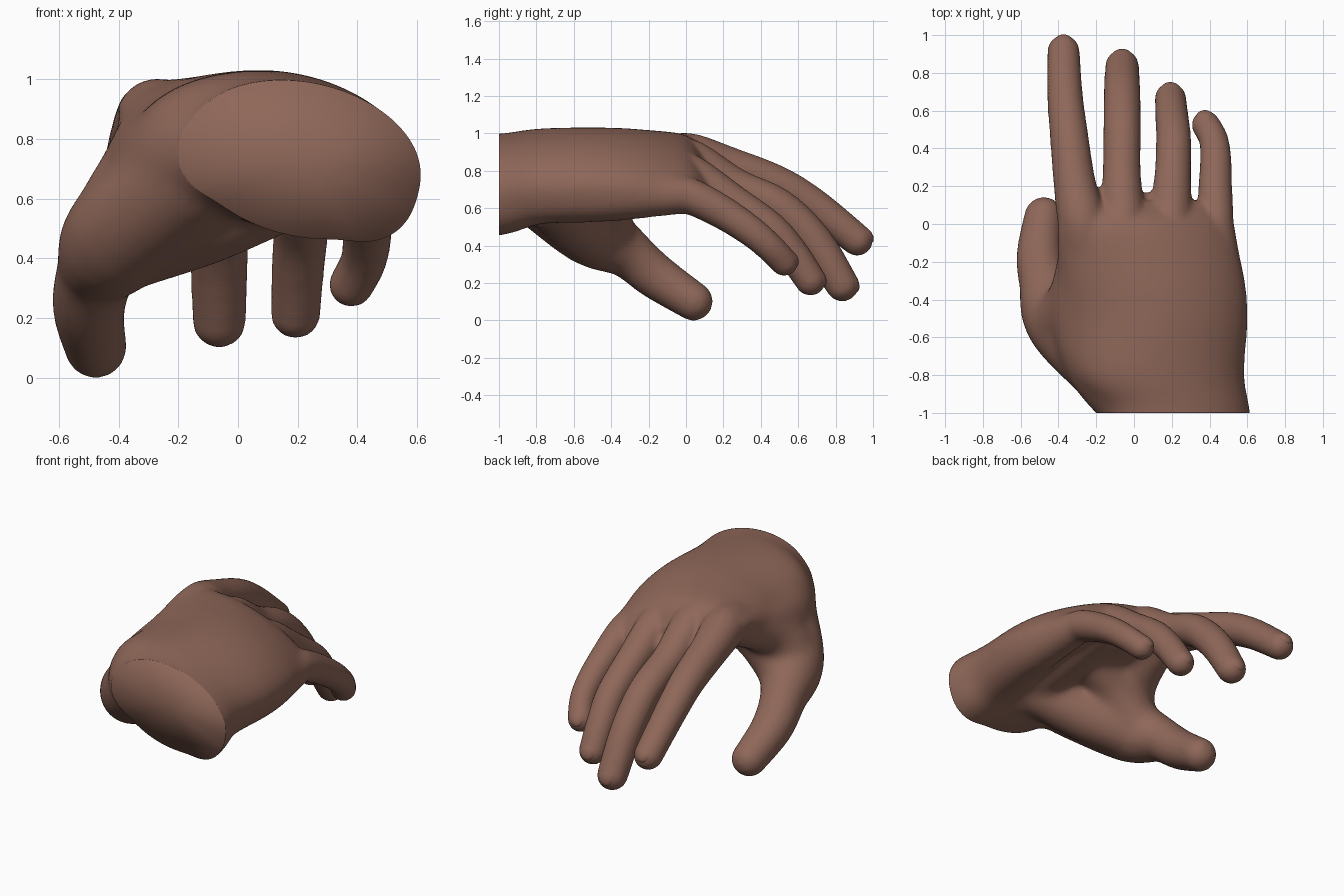
import bpy, bmesh, math
from mathutils import Vector, Matrix

cube = bpy.data.objects.get("Cube")
if cube:
    bpy.data.objects.remove(cube, do_unlink=True)

skin = bpy.data.materials.new("brown_skin")
skin.use_nodes = True
SKIN_COLOUR = (0.275, 0.136, 0.1, 1)
skin.diffuse_color = SKIN_COLOUR
skin.node_tree.nodes["Principled BSDF"].inputs["Base Color"].default_value = SKIN_COLOUR


def smooth_path(points, steps):
    """Catmull-Rom interpolation of tuples of any length."""
    pts = [points[0]] + list(points) + [points[-1]]
    out = []
    for a, b, c, d in zip(pts, pts[1:], pts[2:], pts[3:]):
        for i in range(steps):
            t = i / steps
            out.append([0.5 * (2 * q + (r - p) * t + (2 * p - 5 * q + 4 * r - s) * t * t
                               + (3 * q - p - 3 * r + s) * t ** 3)
                        for p, q, r, s in zip(a, b, c, d)])
    out.append(list(points[-1]))
    return out


# Directions of a small sphere, shared by all rounded limbs
ball = bmesh.new()
bmesh.ops.create_icosphere(ball, subdivisions=3, radius=1)
BALL = [v.co.copy() for v in ball.verts]
ball.free()


def add_limb(bm, path, steps=4):
    """Rounded tapering limb through (x, y, z, radius) points."""
    pts = smooth_path(path, steps)
    for a, b in zip(pts, pts[1:]):
        verts = [bm.verts.new(Vector(p[:3]) + d * p[3]) for p in (a, b) for d in BALL]
        bmesh.ops.convex_hull(bm, input=verts)
        loose = [v for v in verts if v.is_valid and not v.link_faces]
        bmesh.ops.delete(bm, geom=loose, context='VERTS')


def add_palm(bm, sections, sides=40):
    """Loft of rolled, bowed ovals: y, centre x, centre z, half width, half height, roll, bow."""
    rings = []
    for y, cx, cz, w, h, roll, bow in smooth_path(sections, 5):
        c, s = math.cos(math.radians(roll)), math.sin(math.radians(roll))
        ring = []
        for i in range(sides):
            a = math.tau * i / sides
            u, v = w * math.cos(a), h * math.sin(a) + bow * math.sin(a) ** 2
            ring.append(bm.verts.new((cx + u * c - v * s, y, cz + u * s + v * c)))
        rings.append(ring)
    for r0, r1 in zip(rings, rings[1:]):
        for i in range(sides):
            j = (i + 1) % sides
            bm.faces.new((r0[i], r0[j], r1[j], r1[i]))
    bm.faces.new(rings[0])
    bm.faces.new(rings[-1])


PALM = [
    (-1.25, .23, .73, .4, .26, -13, 0),
    (-1.0, .225, .73, .4, .26, -13, 0),
    (-.8, .13, .755, .46, .25, -9, .015),
    (-.5, .12, .755, .49, .205, -7, .07),
    (-.25, .09, .77, .5, .17, -10, .075),
    (0, .05, .79, .47, .125, -16, .045),
    (.12, .05, .73, .43, .07, -17, .02),
]
FINGERS = {
    "index": [(-.26, -.08, .875, .125), (-.28, .03, .872, .128), (-.315, .22, .82, .112),
              (-.345, .48, .73, .102), (-.365, .68, .615, .095), (-.373, .915, .43, .086)],
    "middle": [(-.05, -.1, .87, .11), (-.06, .03, .845, .12), (-.065, .26, .715, .102),
               (-.063, .5, .605, .1), (-.063, .69, .42, .098), (-.063, .835, .19, .09)],
    "ring": [(.18, -.1, .8, .11), (.19, .02, .775, .115), (.205, .25, .63, .098),
             (.21, .45, .49, .093), (.2, .57, .355, .089), (.193, .665, .215, .084)],
    "little": [(.42, -.1, .68, .1), (.43, .02, .665, .098), (.43, .2, .575, .09),
               (.433, .35, .475, .083), (.42, .45, .39, .078), (.38, .525, .312, .076)],
}
THUMB = [(-.14, -.78, .68, .19), (-.385, -.52, .49, .195), (-.47, -.32, .37, .14),
         (-.5, -.16, .235, .122), (-.477, .04, .102, .104)]
THUMB_WEB = [(-.36, -.5, .58, .17), (-.32, -.38, .71, .135), (-.28, -.15, .82, .12)]
THUMB_BACK = [(.03, -1, .77, .17), (-.15, -.76, .74, .2), (-.24, -.52, .71, .2),
              (-.27, -.3, .79, .145), (-.27, -.08, .86, .12)]
PALM_WEB = [(-.38, -.43, .48, .15), (-.2, -.42, .65, .14), (.02, -.38, .75, .12)]
PALM_MIDDLE = [(.2, -.75, .68, .15), (.2, -.4, .72, .14), (.2, -.02, .75, .11)]
THUMB_PAD = [(-.35, -.5, .46, .16), (-.1, -.62, .54, .16), (.15, -.72, .64, .15)]
OUTER_PAD = [(.425, -1.2, .625, .18), (.425, -1, .63, .18), (.42, -.8, .66, .15),
             (.45, -.4, .67, .145), (.43, 0, .67, .1)]
# Skin between neighbouring fingers
FINGER_WEBS = [[(-.18, -.02, .855, .09), (-.18, .135, .77, .06)],
               [(.07, -.02, .815, .09), (.07, .11, .71, .06)],
               [(.31, -.02, .73, .09), (.32, .06, .66, .06)]]

# Rough hand of overlapping parts
bm = bmesh.new()
add_palm(bm, PALM)
for limb in [*FINGERS.values(), *FINGER_WEBS, THUMB, THUMB_WEB, THUMB_BACK,
             PALM_WEB, PALM_MIDDLE, THUMB_PAD, OUTER_PAD]:
    add_limb(bm, limb)
bmesh.ops.recalc_face_normals(bm, faces=bm.faces[:])
mesh = bpy.data.meshes.new("hand")
bm.to_mesh(mesh)
bm.free()
hand = bpy.data.objects.new("hand", mesh)
bpy.context.collection.objects.link(hand)


def bake_modifiers(obj):
    bpy.context.view_layer.update()
    graph = bpy.context.evaluated_depsgraph_get()
    baked = bpy.data.meshes.new_from_object(obj.evaluated_get(graph))
    obj.modifiers.clear()
    obj.data = baked


def add_soften(name, iterations):
    soften = hand.modifiers.new(name, 'SMOOTH')
    soften.factor = 0.5
    soften.iterations = iterations
    return soften


# Fuse into one skin
remesh = hand.modifiers.new("fuse", 'REMESH')
remesh.mode = 'VOXEL'
remesh.voxel_size = 0.013
bake_modifiers(hand)

# Soften the joins, most of all on the palm and the back of the hand
body = hand.vertex_groups.new(name="palm")
for v in hand.data.vertices:
    weight = min((.04 - v.co.y) / .2, (v.co.z - .3) / .12, 1)
    if weight > 0:
        body.add([v.index], weight, 'REPLACE')
add_soften("soften_palm", 80).vertex_group = "palm"
add_soften("soften_all", 12)
bake_modifiers(hand)

# Cut the wrist flat and close it with a fan
bm = bmesh.new()
bm.from_mesh(hand.data)
bmesh.ops.bisect_plane(bm, geom=bm.verts[:] + bm.edges[:] + bm.faces[:],
                       plane_co=(0, -1, 0), plane_no=(0, 1, 0), clear_inner=True)
rim = [e for e in bm.edges if e.is_boundary]
cap = bmesh.ops.holes_fill(bm, edges=rim, sides=0)["faces"]
bmesh.ops.poke(bm, faces=cap)
bmesh.ops.recalc_face_normals(bm, faces=bm.faces[:])
bm.to_mesh(hand.data)
bm.free()
parts = [hand]

# Fingernails, barely proud of each fingertip
for name, path in FINGERS.items():
    tip, r = Vector(path[-1][:3]), path[-1][3]
    along = (tip - Vector(path[-2][:3])).normalized()
    up = Vector((1, 0, 0)).cross(along).normalized()
    side = along.cross(up)
    basis = Matrix((side * r * .7, along * r * .85, up * r * .5)).transposed().to_4x4()
    bm = bmesh.new()
    bmesh.ops.create_uvsphere(bm, u_segments=24, v_segments=16, radius=1)
    bmesh.ops.transform(bm, matrix=Matrix.Translation(tip + up * r * .48) @ basis, verts=bm.verts[:])
    bmesh.ops.recalc_face_normals(bm, faces=bm.faces[:])
    nail_mesh = bpy.data.meshes.new(name + "_nail")
    bm.to_mesh(nail_mesh)
    bm.free()
    nail = bpy.data.objects.new(name + "_nail", nail_mesh)
    bpy.context.collection.objects.link(nail)
    parts.append(nail)

# Colour and smooth shading
bpy.ops.object.select_all(action='DESELECT')
for part in parts:
    part.data.materials.clear()
    part.data.materials.append(skin)
    part.select_set(True)
bpy.context.view_layer.objects.active = hand
bpy.ops.object.shade_smooth()
